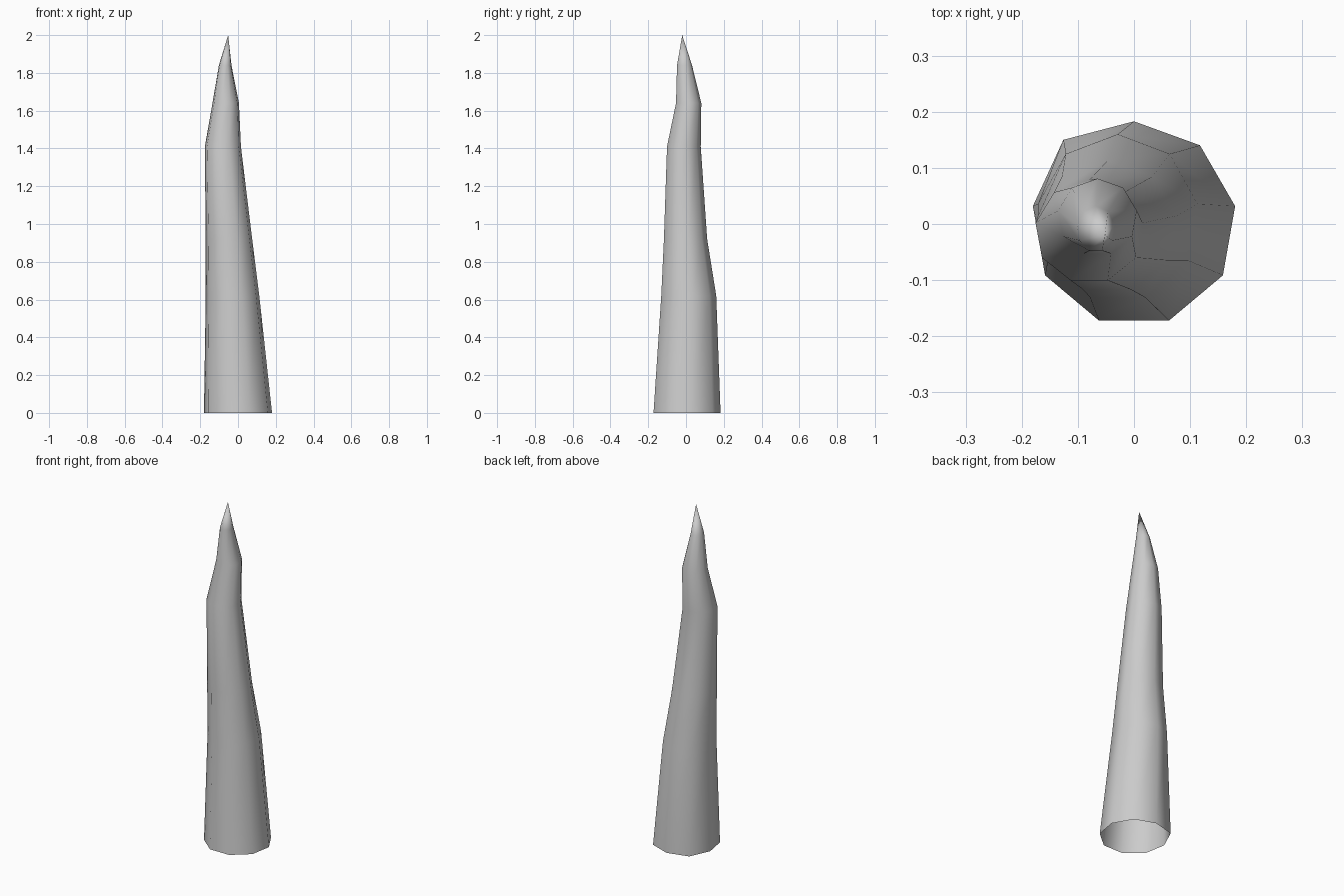
import bpy, bmesh, math

if "Cube" in bpy.data.objects:
    bpy.data.objects.remove(bpy.data.objects["Cube"])

SIDES = 9
START = math.radians(10)

# Cross-sections of the spike: height, centre x, centre y, radius x, radius y
RINGS = [
    (0.00, 0.000, 0.000, 0.183, 0.183),
    (0.62, -0.029, 0.010, 0.144, 0.150),
    (0.92, -0.048, -0.006, 0.125, 0.118),
    (1.41, -0.080, -0.014, 0.097, 0.092),
    (1.64, -0.065, 0.012, 0.071, 0.069),
    (1.84, -0.068, -0.009, 0.034, 0.041),
]
TIP = (-0.052, -0.020, 2.0)

bm = bmesh.new()

# Leaning, tapering rings with a slightly uneven back-left corner at the base
loops = []
for i, (z, cx, cy, rx, ry) in enumerate(RINGS):
    ring = []
    for k in range(SIDES):
        a = START + math.tau * k / SIDES
        s = 1.07 if i == 0 and k == 3 else 1.0
        ring.append(bm.verts.new((cx + s * rx * math.cos(a), cy + s * ry * math.sin(a), z)))
    loops.append(ring)

# Side walls, open at the bottom
for lo, hi in zip(loops, loops[1:]):
    for k in range(SIDES):
        n = (k + 1) % SIDES
        bm.faces.new((lo[k], lo[n], hi[n], hi[k]))

# Pointed tip
tip = bm.verts.new(TIP)
for k in range(SIDES):
    bm.faces.new((loops[-1][k], loops[-1][(k + 1) % SIDES], tip))

for f in bm.faces:
    f.smooth = True

mesh = bpy.data.meshes.new("spike")
bm.to_mesh(mesh)
bm.free()
spike = bpy.data.objects.new("spike", mesh)
bpy.context.collection.objects.link(spike)
